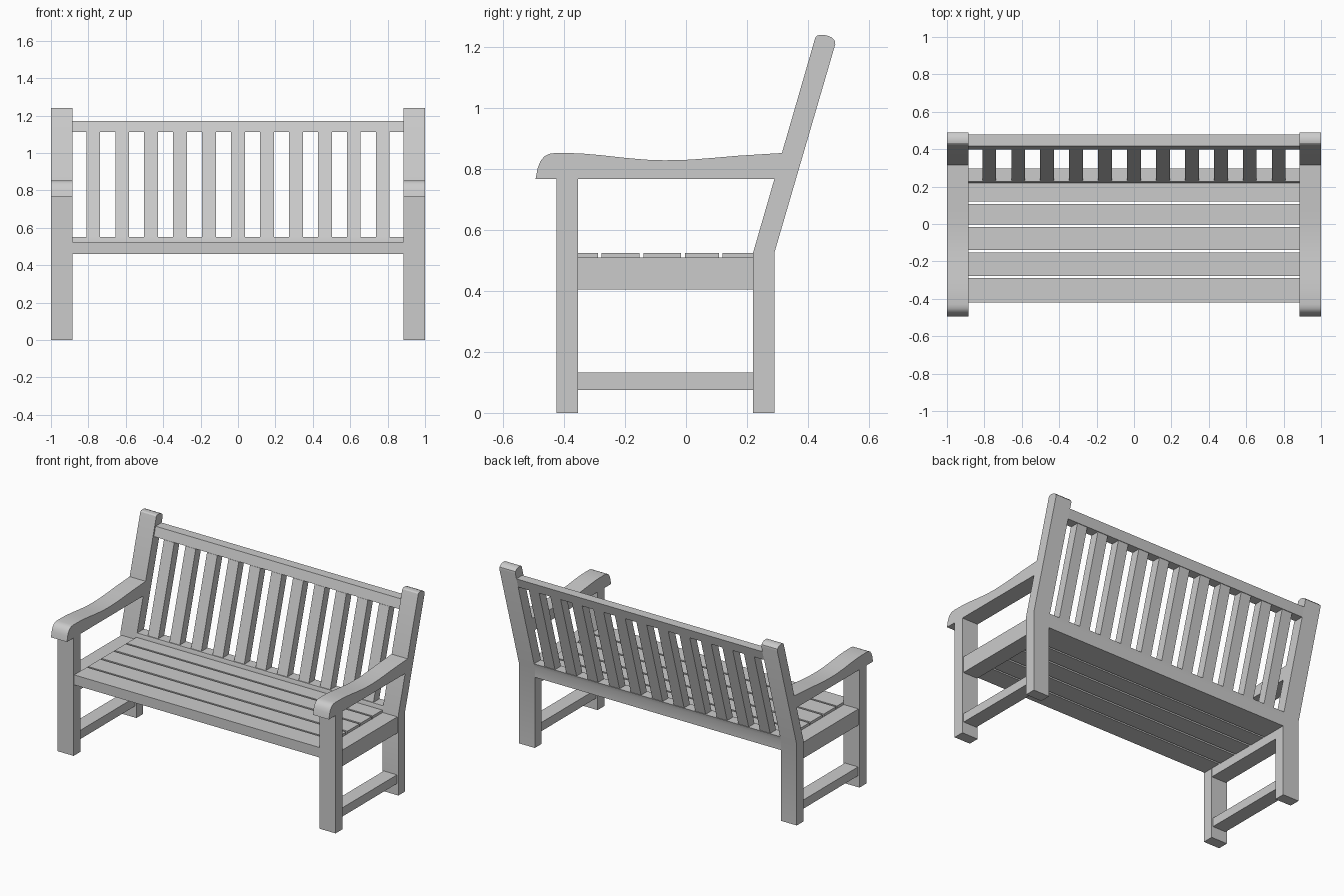
import bpy, bmesh

if "Cube" in bpy.data.objects:
    bpy.data.objects.remove(bpy.data.objects["Cube"])


def extrude_profile(name, pts, x0, x1):
    """Solid made from a closed (y, z) side profile, running from x0 to x1."""
    bm = bmesh.new()
    face = bm.faces.new([bm.verts.new((x0, y, z)) for y, z in pts])
    ext = bmesh.ops.extrude_face_region(bm, geom=[face])
    moved = [v for v in ext["geom"] if isinstance(v, bmesh.types.BMVert)]
    bmesh.ops.translate(bm, verts=moved, vec=(x1 - x0, 0, 0))
    bmesh.ops.recalc_face_normals(bm, faces=bm.faces)
    me = bpy.data.meshes.new(name)
    bm.to_mesh(me)
    bm.free()
    ob = bpy.data.objects.new(name, me)
    bpy.context.collection.objects.link(ob)
    bpy.ops.object.select_all(action='DESELECT')
    ob.select_set(True)
    bpy.context.view_layer.objects.active = ob
    bpy.ops.object.shade_smooth_by_angle(angle=0.5)
    return ob


def rect(y0, y1, z0, z1):
    return [(y0, z0), (y1, z0), (y1, z1), (y0, z1)]


KNEE, SLOPE, DEPTH = 0.525, 0.292, 0.07
INNER, OUTER = 0.885, 1.0


def lean(z):
    """Front of the leaning backrest at height z."""
    return 0.22 + SLOPE * max(0, z - KNEE)


def leaning(z0, z1, front=0.0, back=0.0):
    """Profile of a backrest part between two heights, inset front and back."""
    return [(lean(z0) + front, z0), (lean(z0) + DEPTH - back, z0),
            (lean(z1) + DEPTH - back, z1), (lean(z1) + front, z1)]


# Side profiles
back_post = [(0.22, 0), (0.29, 0), (0.29, KNEE), (0.49, 1.21), (0.488, 1.222),
             (0.477, 1.233), (0.462, 1.239), (0.445, 1.241), (0.432, 1.239),
             (0.425, 1.233), (0.421, 1.22), (0.22, KNEE)]
arm = [(-0.494, 0.767), (lean(0.767), 0.767), (lean(0.853), 0.853),
       (0.25, 0.849), (0.17, 0.844), (0.09, 0.837), (0.01, 0.831),
       (-0.07, 0.829), (-0.13, 0.831), (-0.2, 0.837), (-0.28, 0.846),
       (-0.35, 0.852), (-0.43, 0.853), (-0.45, 0.850), (-0.465, 0.842),
       (-0.478, 0.826), (-0.487, 0.803)]

# End frames
for side, s in (("left", -1), ("right", 1)):
    a, b = s * INNER, s * OUTER
    extrude_profile(f"back_post_{side}", back_post, a, b)
    extrude_profile(f"front_leg_{side}", rect(-0.425, -0.355, 0, 0.767), a, b)
    extrude_profile(f"armrest_{side}", arm, a, b)
    extrude_profile(f"side_rail_{side}", rect(-0.355, 0.22, 0.405, 0.51),
                    s * 0.887, s * 0.993)
    extrude_profile(f"stretcher_{side}", rect(-0.355, 0.22, 0.075, 0.132),
                    s * 0.895, s * 0.99)

# Seat slats
for i, (y0, y1) in enumerate([(-0.42, -0.289), (-0.277, -0.152), (-0.139, -0.016),
                              (-0.003, 0.108), (0.12, 0.22)]):
    extrude_profile(f"seat_slat_{i + 1}", rect(y0, y1, 0.46, KNEE), -INNER, INNER)

# Backrest rails
lower = [(0.22, 0.46), (0.29, 0.46), (0.29, KNEE),
         (lean(0.55) + DEPTH, 0.55), (lean(0.55), 0.55), (0.22, KNEE)]
extrude_profile("lower_back_rail", lower, -INNER, INNER)
extrude_profile("upper_back_rail", leaning(1.112, 1.172, 0.008), -INNER, INNER)

# Backrest slats
for i in range(11):
    x = (i - 5) * 0.1548
    extrude_profile(f"back_slat_{i + 1}", leaning(0.55, 1.112, 0.006, 0.004),
                    x - 0.037, x + 0.037)
